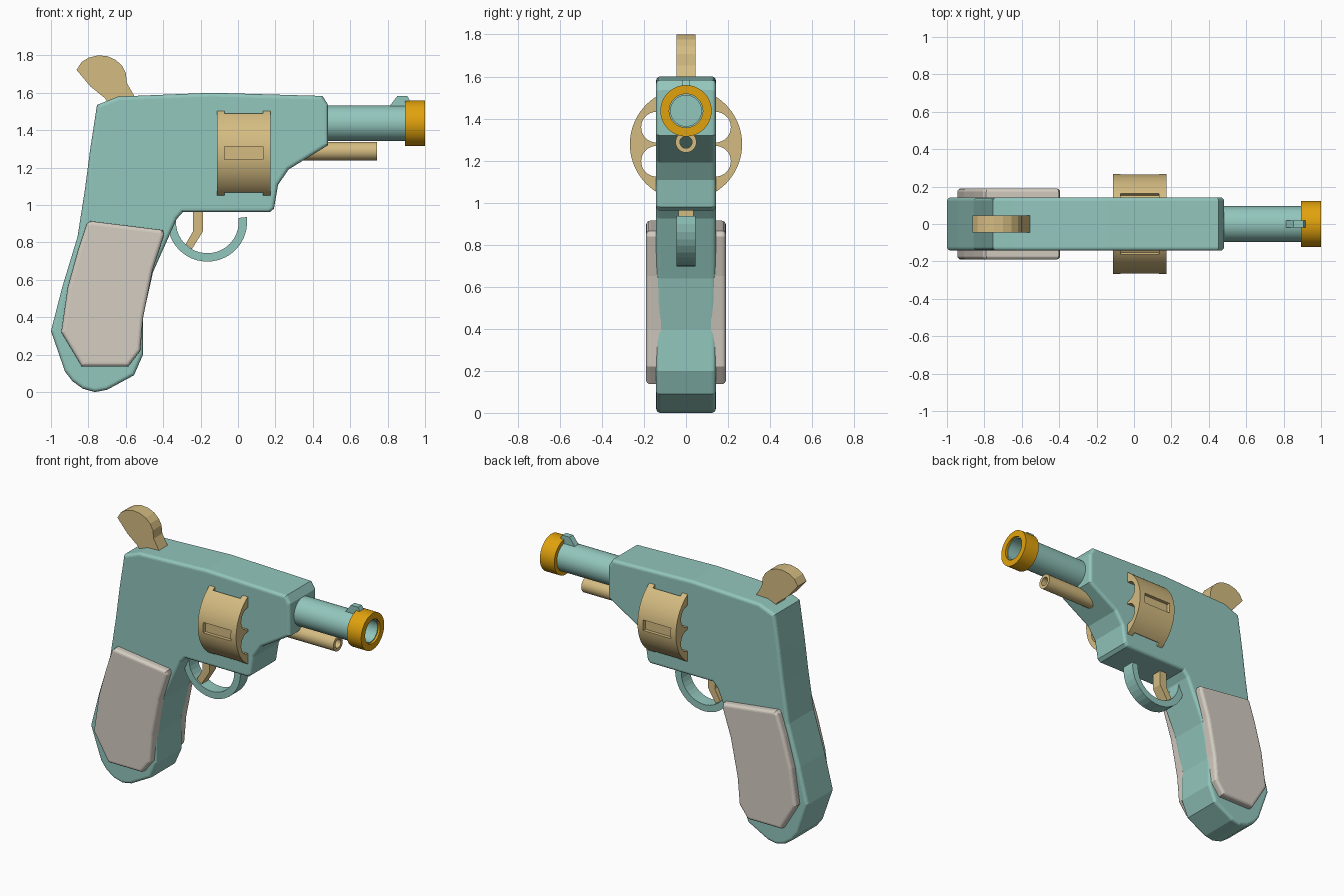
import bpy, bmesh, math
from mathutils import Matrix

if "Cube" in bpy.data.objects:
    bpy.data.objects.remove(bpy.data.objects["Cube"])


def material(name, rgb):
    m = bpy.data.materials.new(name)
    m.diffuse_color = (*rgb, 1)
    m.use_nodes = True
    m.node_tree.nodes["Principled BSDF"].inputs["Base Color"].default_value = m.diffuse_color
    return m


TEAL = material("soft_teal", (0.29, 0.57, 0.51))
TAN = material("tan", (0.66, 0.50, 0.22))
GREY = material("warm_grey", (0.66, 0.61, 0.54))
ORANGE = material("orange", (0.75, 0.36, 0.004))


def make(name, bm, mat, smooth=False):
    bmesh.ops.recalc_face_normals(bm, faces=bm.faces)
    me = bpy.data.meshes.new(name)
    bm.to_mesh(me)
    bm.free()
    ob = bpy.data.objects.new(name, me)
    bpy.context.collection.objects.link(ob)
    me.materials.append(mat)
    if smooth:
        smooth_by_angle(ob)
    return ob


def smooth_by_angle(ob):
    bpy.ops.object.select_all(action='DESELECT')
    ob.select_set(True)
    bpy.context.view_layer.objects.active = ob
    bpy.ops.object.shade_smooth_by_angle(angle=math.radians(30))


def slab(name, pts, y0, y1, mat, bevel=0.0, rims=()):
    """Extrude an (x, z) outline from y0 to y1, rounding the rims at the given y."""
    bm = bmesh.new()
    a = [bm.verts.new((x, y0, z)) for x, z in pts]
    b = [bm.verts.new((x, y1, z)) for x, z in pts]
    n = len(pts)
    bm.faces.new(a)
    bm.faces.new(b[::-1])
    for i in range(n):
        j = (i + 1) % n
        bm.faces.new((a[i], b[i], b[j], a[j]))
    bmesh.ops.recalc_face_normals(bm, faces=bm.faces)
    if bevel:
        edges = [e for e in bm.edges
                 if any(all(abs(v.co.y - r) < 1e-5 for v in e.verts) for r in rims)]
        bmesh.ops.bevel(bm, geom=edges, offset=bevel, segments=4, profile=0.5,
                        affect='EDGES', clamp_overlap=False)
    return make(name, bm, mat)


def tube(name, x0, x1, outer, inner, zc, mat, segs=48):
    """Open tube along x."""
    bm = bmesh.new()
    rings = []
    for x, r in ((x0, outer), (x1, outer), (x1, inner), (x0, inner)):
        rings.append([bm.verts.new((x, r * math.cos(t), zc + r * math.sin(t)))
                      for t in (2 * math.pi * i / segs for i in range(segs))])
    for k in range(4):
        p, q = rings[k], rings[(k + 1) % 4]
        for i in range(segs):
            j = (i + 1) % segs
            bm.faces.new((p[i], p[j], q[j], q[i]))
    return make(name, bm, mat, True)


def add_rod(bm, r, x0, x1, y, z, segs):
    m = Matrix.Translation(((x0 + x1) / 2, y, z)) @ Matrix.Rotation(math.pi / 2, 4, 'Y')
    bmesh.ops.create_cone(bm, cap_ends=True, segments=segs, radius1=r, radius2=r,
                          depth=x1 - x0, matrix=m)


# Frame and handle core
slab("frame", [(-0.754, 1.535), (-0.64, 1.58), (-0.14, 1.60), (0.452, 1.583),
               (0.482, 1.535), (0.482, 1.32), (0.27, 1.19), (0.214, 1.107),
               (0.192, 0.98), (0.17, 0.962), (-0.295, 0.962), (-0.328, 0.925),
               (-0.455, 0.64), (-0.508, 0.40), (-0.508, 0.20), (-0.556, 0.09),
               (-0.70, 0.012), (-0.765, 0.0), (-0.83, 0.018), (-0.885, 0.058),
               (-0.925, 0.11), (-1.0, 0.326), (-0.94, 0.56), (-0.858, 0.83),
               (-0.818, 1.086), (-0.79, 1.30)],
     -0.142, 0.142, TEAL, 0.02, (-0.142, 0.142))

# Grip panels, mirrored left and right
grip = [(-0.79, 0.914), (-0.402, 0.866), (-0.395, 0.84), (-0.457, 0.65),
        (-0.507, 0.40), (-0.523, 0.22), (-0.587, 0.137), (-0.835, 0.137),
        (-0.945, 0.32), (-0.91, 0.56), (-0.855, 0.76), (-0.808, 0.90)]
for side, s in (("near", -1), ("far", 1)):
    slab("grip_panel_" + side, grip, s * 0.12, s * 0.19, GREY, 0.02, (s * 0.19,))

# Hammer
slab("hammer", [(-0.863, 1.722), (-0.836, 1.765), (-0.797, 1.788), (-0.749, 1.80),
                (-0.70, 1.796), (-0.654, 1.776), (-0.62, 1.745), (-0.60, 1.706),
                (-0.594, 1.652), (-0.55, 1.575), (-0.55, 1.50), (-0.67, 1.50),
                (-0.71, 1.57), (-0.79, 1.635)], -0.046, 0.046, TAN)

# Trigger
slab("trigger", [(-0.24, 1.0), (-0.187, 1.0), (-0.187, 0.86), (-0.246, 0.765),
                 (-0.28, 0.79), (-0.24, 0.86)], -0.036, 0.036, TAN)

# Trigger guard: a strip bent along an arc
angles = [math.radians(165 + 202 * i / 20) for i in range(21)]
arc = [(-0.164 + 0.213 * math.cos(t), 0.91 + 0.213 * math.sin(t)) for t in angles]
arc += [(-0.164 + 0.168 * math.cos(t), 0.91 + 0.168 * math.sin(t)) for t in angles[::-1]]
slab("trigger_guard", arc, -0.045, 0.045, TEAL)

# Barrel, muzzle ring, front sight, ejector tube
tube("barrel", 0.45, 0.985, 0.095, 0.073, 1.437, TEAL)
tube("muzzle_ring", 0.893, 1.0, 0.122, 0.08, 1.437, ORANGE)
slab("front_sight", [(0.80, 1.515), (0.852, 1.583), (0.905, 1.583), (0.918, 1.56),
                     (0.918, 1.515)], -0.02, 0.02, TEAL)
tube("ejector_tube", 0.22, 0.743, 0.05, 0.029, 1.288, TAN, 32)

# Drum with six through chambers and six outer slots
ZC, R = 1.278, 0.267
bm = bmesh.new()
add_rod(bm, R, -0.112, 0.173, 0, ZC, 72)
drum = make("drum", bm, TAN)
bm = bmesh.new()
for k in range(6):
    a = math.radians(30 + 60 * k)
    add_rod(bm, 0.073, -0.3, 0.4, 0.162 * math.cos(a), ZC + 0.162 * math.sin(a), 32)
    m = (Matrix.Translation((0.03, 0, ZC)) @ Matrix.Rotation(math.radians(60 * k), 4, 'X')
         @ Matrix.Translation((0, R + 0.02, 0)) @ Matrix.Diagonal((0.205, 0.09, 0.07, 1)))
    bmesh.ops.create_cube(bm, size=1, matrix=m)
cutter = make("drum_cutter", bm, TAN)
cutter.hide_render = True
mod = drum.modifiers.new("cut", 'BOOLEAN')
mod.operation, mod.solver, mod.object = 'DIFFERENCE', 'EXACT', cutter
bpy.ops.object.select_all(action='DESELECT')
drum.select_set(True)
bpy.context.view_layer.objects.active = drum
bpy.ops.object.modifier_apply(modifier="cut")
bpy.data.objects.remove(cutter)
smooth_by_angle(drum)
